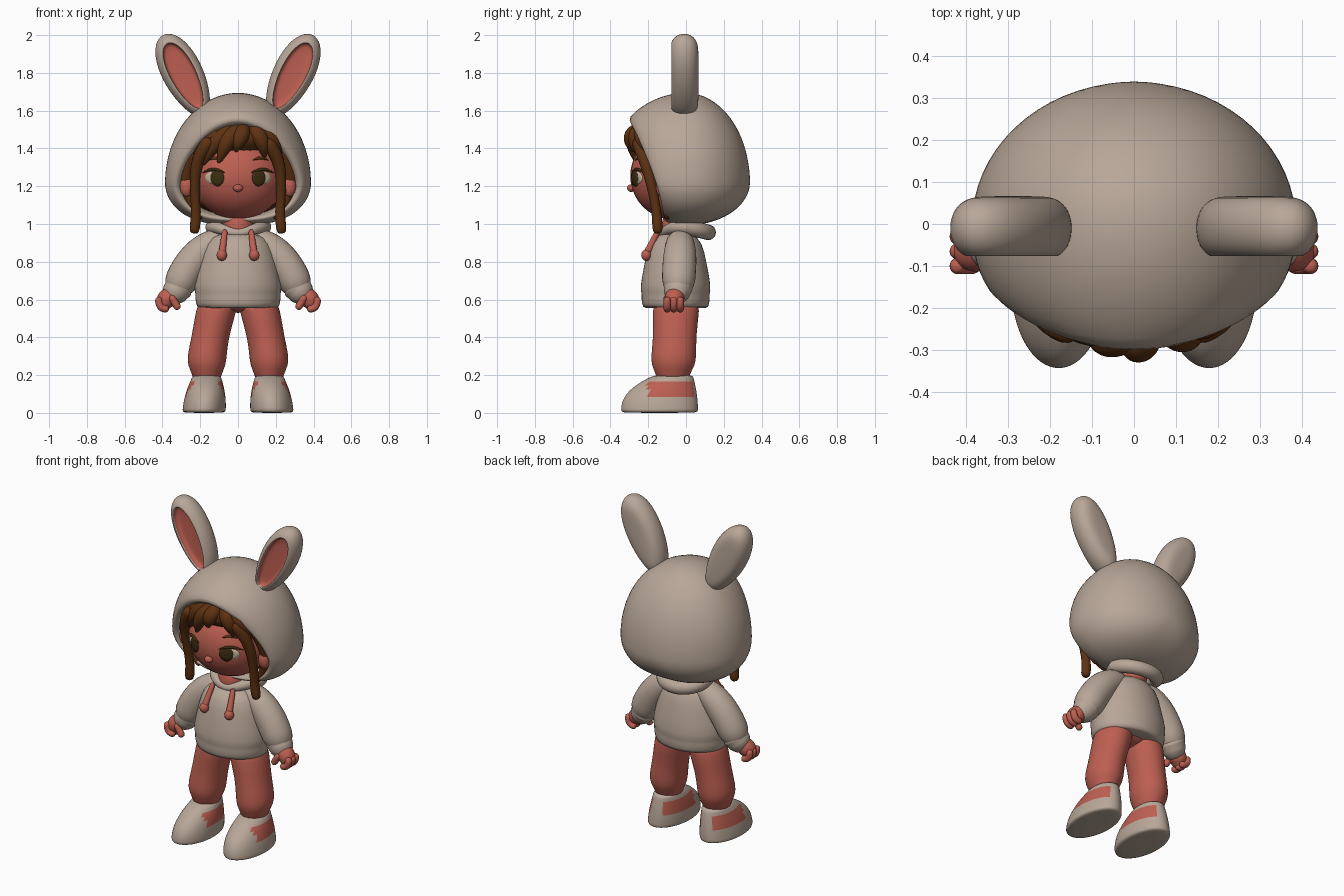
import bpy, bmesh
from math import sin, cos, pi, sqrt, radians
from mathutils import Vector, Matrix

cube = bpy.data.objects.get("Cube")
if cube:
    bpy.data.objects.remove(cube)


def material(name, *rgb):
    mat = bpy.data.materials.new(name)
    mat.use_nodes = True
    mat.diffuse_color = (*rgb, 1)
    shader = mat.node_tree.nodes["Principled BSDF"]
    shader.inputs["Base Color"].default_value = (*rgb, 1)
    shader.inputs["Roughness"].default_value = 0.8
    return mat


BEIGE = material("beige fabric", 0.48, 0.385, 0.315)
CORAL = material("coral", 0.51, 0.115, 0.083)
BROWN = material("hair brown", 0.11, 0.032, 0.006)
DARK = material("eye dark brown", 0.05, 0.028, 0.006)
CREAM = material("eye cream", 0.6, 0.5, 0.36)
SIDES = (("left", 1), ("right", -1))


def finish(name, bm, mats, levels):
    bmesh.ops.recalc_face_normals(bm, faces=bm.faces)
    mesh = bpy.data.meshes.new(name)
    bm.to_mesh(mesh)
    bm.free()
    for mat in mats:
        mesh.materials.append(mat)
    mesh.shade_smooth()
    obj = bpy.data.objects.new(name, mesh)
    bpy.context.collection.objects.link(obj)
    if levels:
        subsurf = obj.modifiers.new("smooth", "SUBSURF")
        subsurf.levels = subsurf.render_levels = levels


def circle(count):
    """Cosine and sine pairs around a full turn."""
    return [(cos(2 * pi * i / count), sin(2 * pi * i / count)) for i in range(count)]


def loft(name, rings, mats, start=True, end=True, rule=None, levels=1):
    """Skin equal rings; rule(ring index, face centre) picks the material slot."""
    bm = bmesh.new()
    rows = [[bm.verts.new(point) for point in ring] for ring in rings]
    for index, (low, high) in enumerate(zip(rows, rows[1:])):
        for j in range(len(low)):
            face = bm.faces.new((low[j - 1], low[j], high[j], high[j - 1]))
            if rule:
                face.material_index = rule(index, face.calc_center_median())
    if start:
        bm.faces.new(rows[0])
    if end:
        cap = bm.faces.new(rows[-1])
        cap.material_index = rule(len(rows), cap.calc_center_median()) if rule else 0
    finish(name, bm, mats, levels)


def oval(x, y, z, half_width, half_depth, count=24):
    return [Vector((x + half_width * c, y + half_depth * s, z)) for c, s in circle(count)]


def tube(name, points, mat, closed=False):
    """Round tube through (x, y, z, radius) points, with domed ends."""
    if not closed:
        ends = []
        for tip, inner in ((points[0], points[1]), (points[-1], points[-2])):
            spot = tip.xyz + (tip.xyz - inner.xyz).normalized() * tip.w * 0.75
            ends.append(Vector((*spot, tip.w * 0.6)))
        points = [ends[0], *points, ends[1]]
    rings, turn, last = [], None, len(points) - 1
    for i, point in enumerate(points):
        ahead = points[(i + 1) % len(points)] if closed else points[min(i + 1, last)]
        behind = points[i - 1] if closed else points[max(i - 1, 0)]
        along = (ahead.xyz - behind.xyz).normalized()
        if turn is None:
            turn = along.to_track_quat('Z', 'Y')
        else:
            turn = heading.rotation_difference(along) @ turn
        heading = along
        rings.append([point.xyz + turn @ v for v in oval(0, 0, 0, point.w, point.w, 14)])
    if closed:
        rings.append(rings[0])
    loft(name, rings, [mat], not closed, not closed)


def bend(name, mat, side, *controls):
    """Tube along a Bezier path; the radius is blended like a fourth coordinate."""
    path = []
    for step in range(8):
        level = [Vector((side * x, y, z, r)) for x, y, z, r in controls]
        while len(level) > 1:
            level = [a.lerp(b, step / 7) for a, b in zip(level, level[1:])]
        path.append(level[0])
    tube(name, path, mat)


def ball(name, centre, radii, mat):
    bm = bmesh.new()
    placed = Matrix.Translation(centre) @ Matrix.Diagonal((*radii, 1))
    bmesh.ops.create_uvsphere(bm, u_segments=32, v_segments=20, radius=1, matrix=placed)
    finish(name, bm, [mat], 0)


# Hood: an egg open at the front, its brim slanting back toward the chin
def hood_ring(angle, shrink=1.0, push=0.0):
    ring = []
    back = angle > 0
    flare = cos(angle) if back else cos(angle) ** 0.4
    for c, s in circle(32):
        rise = 0.48 * cos(angle) * s if s > 0 else 0.23 * flare * s
        lift = max(rise + 0.23, 0) / 0.57
        reach = 0.34 if back else 0.17 + 0.27 * min(lift, 1) ** 1.5
        corner = abs(c) ** (1 if s > 0 else 0.75) * (1 if c > 0 else -1)
        side = flare if s < 0 else flare + (cos(angle) - flare) * s
        ring.append(Vector((0.39 * side * corner * shrink, reach * sin(angle) + push, 1.22 + rise * shrink)))
    return ring


brim = radians(-44)
hood = [hood_ring(brim, 0.82, 0.16), hood_ring(brim, 0.86, 0.06), hood_ring(brim, 0.92, 0.01)]
hood += [hood_ring(brim + (radians(86) - brim) * i / 12) for i in range(13)]
loft("hood", hood, [BEIGE], start=False)

# Rabbit ears: rounded slabs with a sunken coral lining
for side, sign in SIDES:
    shells = [(sin(radians(a)) * 0.077 - 0.01, 0.1 * (1 - max(cos(radians(a)), 0) ** 0.6))
              for a in range(85, -66, -15)]
    shells += [(-0.07, 0.04), (-0.045, 0.044), (-0.043, 0.07)]
    tilt = Matrix.Rotation(sign * radians(27), 3, 'Y')
    rings = []
    for depth, inset in shells:
        outline = [Vector((sign * (0.108 - inset) * c * (1 + 0.13 * s), 0, (0.245 - 1.3 * inset) * s))
                   for c, s in circle(24)]
        rings.append([tilt @ p + Vector((sign * 0.287, depth, 1.785)) for p in outline])
    loft(side + "_rabbit_ear", rings, [BEIGE, CORAL], rule=lambda i, centre: int(i >= 11))

# Head, nose, neck
HEAD, SIZE = Vector((0, -0.07, 1.255)), Vector((0.25, 0.225, 0.23))
ball("head", HEAD, SIZE, CORAL)
ball("nose", (0, -0.29, 1.19), (0.026, 0.022, 0.02), CORAL)
ball("neck", (0, -0.03, 0.98), (0.09, 0.1, 0.12), CORAL)


def on_face(x, z, lift):
    bulge = 1 - (x / SIZE.x) ** 2 - ((z - HEAD.z) / SIZE.z) ** 2
    return Vector((x, HEAD.y - SIZE.y * sqrt(bulge) - lift, z))


def plate(name, x, z, width, height, lift, mat):
    """Thin oval that follows the curve of the face."""
    rings = [[on_face(x + k * width * c, z + k * height * s, top) for c, s in circle(20)]
             for k, top in ((1, 0), (1, lift), (0.6, lift), (0.2, lift))]
    loft(name, rings, [mat], start=False, levels=0)


def face_stroke(name, sign, left, right, z, arch, radius, mat):
    """Tapered arched line across the face, for lashes and brows."""
    points = []
    for i in range(7):
        hump = sin(pi * (i + 0.5) / 7)
        spot = on_face(sign * (left + (right - left) * i / 6), z + arch * hump, 0.002)
        points.append(Vector((*spot, radius * hump)))
    tube(name, points, mat)


for side, sign in SIDES:
    plate(side + "_eye_white", sign * 0.13, 1.245, 0.045, 0.034, 0.003, CREAM)
    plate(side + "_iris", sign * 0.11, 1.245, 0.036, 0.046, 0.006, DARK)
    face_stroke(side + "_eyelash", sign, 0.07, 0.19, 1.265, 0.025, 0.009, DARK)
    face_stroke(side + "_eyebrow", sign, 0.08, 0.16, 1.335, 0.015, 0.009, BROWN)
    ball(side + "_ear", (sign * 0.272, -0.13, 1.2), (0.035, 0.03, 0.055), CORAL)
    # Hanging locks beside the face
    bend(side + "_long_lock", BROWN, sign, (0.16, -0.25, 1.43, 0.04), (0.28, -0.2, 1.3, 0.03),
         (0.2, -0.15, 1.1, 0.02), (0.23, -0.15, 0.97, 0.03))
    bend(side + "_back_lock", BROWN, sign, (0.23, -0.16, 1.4, 0.05), (0.34, -0.1, 1.2, 0.03),
         (0.2, -0.1, 1.04, 0.02))

# Hair mass, then fringe locks fanning out from the parting
ball("hair_back", (0, 0, 1.27), (0.31, 0.16, 0.235), BROWN)
ball("hair_crown", (0, -0.12, 1.455), (0.235, 0.18, 0.095), BROWN)
for tip_x, tip_z in ((-0.24, 1.34), (-0.18, 1.32), (-0.1, 1.33), (-0.01, 1.39), (0.14, 1.36), (0.22, 1.35)):
    root = 0.04 + 0.2 * tip_x
    bend("fringe_lock", BROWN, 1, (root, -0.23, 1.51, 0.03),
         ((root + tip_x) / 2 + 0.2 * tip_x, -0.32 + 1.5 * tip_x ** 2, 1.47, 0.07),
         (tip_x, -0.28 + 2 * tip_x ** 2, tip_z, 0.012))

# Hooded top with a gathered hem and a folded collar
torso = ((0.56, 0.19), (0.55, 0.22), (0.61, 0.23), (0.63, 0.225), (0.66, 0.24), (0.8, 0.205), (0.9, 0.18), (0.96, 0.11))
loft("hoodie_body", [oval(0, -0.055, z, width, 0.8 * width) for z, width in torso], [BEIGE])
collar = []
for c, s in circle(20):
    front = max(-s, 0)
    collar.append(Vector((0.135 * c, 0.12 * s, 0.985 - 0.035 * front ** 4 - 0.03 * max(s, 0), 0.042 - 0.017 * front)))
tube("collar", collar, BEIGE, closed=True)

for side, sign in SIDES:
    # Sleeve, cuff and drawstring
    bend(side + "_sleeve", BEIGE, sign, (0.1, -0.03, 0.91, 0.07), (0.22, -0.03, 0.87, 0.1), (0.31, -0.04, 0.68, 0.09))
    bend(side + "_cuff", BEIGE, sign, (0.31, -0.04, 0.67, 0.08), (0.34, -0.05, 0.63, 0.07))
    bend(side + "_drawstring", CORAL, sign, (0.07, -0.15, 0.96, 0.015), (0.085, -0.21, 0.84, 0.02))
    ball(side + "_drawstring_end", (sign * 0.086, -0.21, 0.835), (0.027, 0.027, 0.03), CORAL)

    # Loosely closed hand
    bend(side + "_hand", CORAL, sign, (0.33, -0.05, 0.64, 0.04), (0.38, -0.06, 0.61, 0.065), (0.39, -0.07, 0.58, 0.045))
    for finger in range(3):
        y = -0.03 - 0.035 * finger
        bend(side + "_finger", CORAL, sign, (0.42, y, 0.6, 0.02), (0.42, y, 0.55, 0.02), (0.38, y, 0.55, 0.02))
    bend(side + "_thumb", CORAL, sign, (0.35, -0.1, 0.61, 0.02), (0.32, -0.1, 0.56, 0.02))

    # Trouser leg, splayed outward and gathered at the ankle
    leg = ((0.62, 0.1), (0.55, 0.11), (0.4, 0.098), (0.3, 0.106), (0.25, 0.1), (0.21, 0.08), (0.16, 0.07))
    loft(side + "_trouser_leg", [oval(sign * min(0.165, 0.24 - 0.23 * z), -0.08 + 0.05 * z, z, width, 1.15 * width)
                                 for z, width in leg], [CORAL])

    # Shoe: the toe falls away with height; coral panels on both flanks
    shoe = [oval(sign * 0.18, -0.14, 0, 0.095, 0.18, 32)]
    for step in range(11):
        h = step / 10
        toe, heel = -0.345 + 0.19 * h ** 2.5, 0.065 - 0.03 * h ** 2
        shoe.append(oval(sign * (0.18 - 0.015 * h), (toe + heel) / 2, 0.005 + 0.2 * h,
                         0.115 - 0.045 * h ** 2, (heel - toe) / 2, 32))
    loft(side + "_shoe", shoe, [BEIGE, CORAL], rule=lambda i, centre: int(
        0.09 < centre.z < 0.16 and centre.y > -0.2 and abs(abs(centre.x) - 0.17) > 0.04))
ball("hips", (0, -0.055, 0.6), (0.19, 0.115, 0.07), CORAL)
